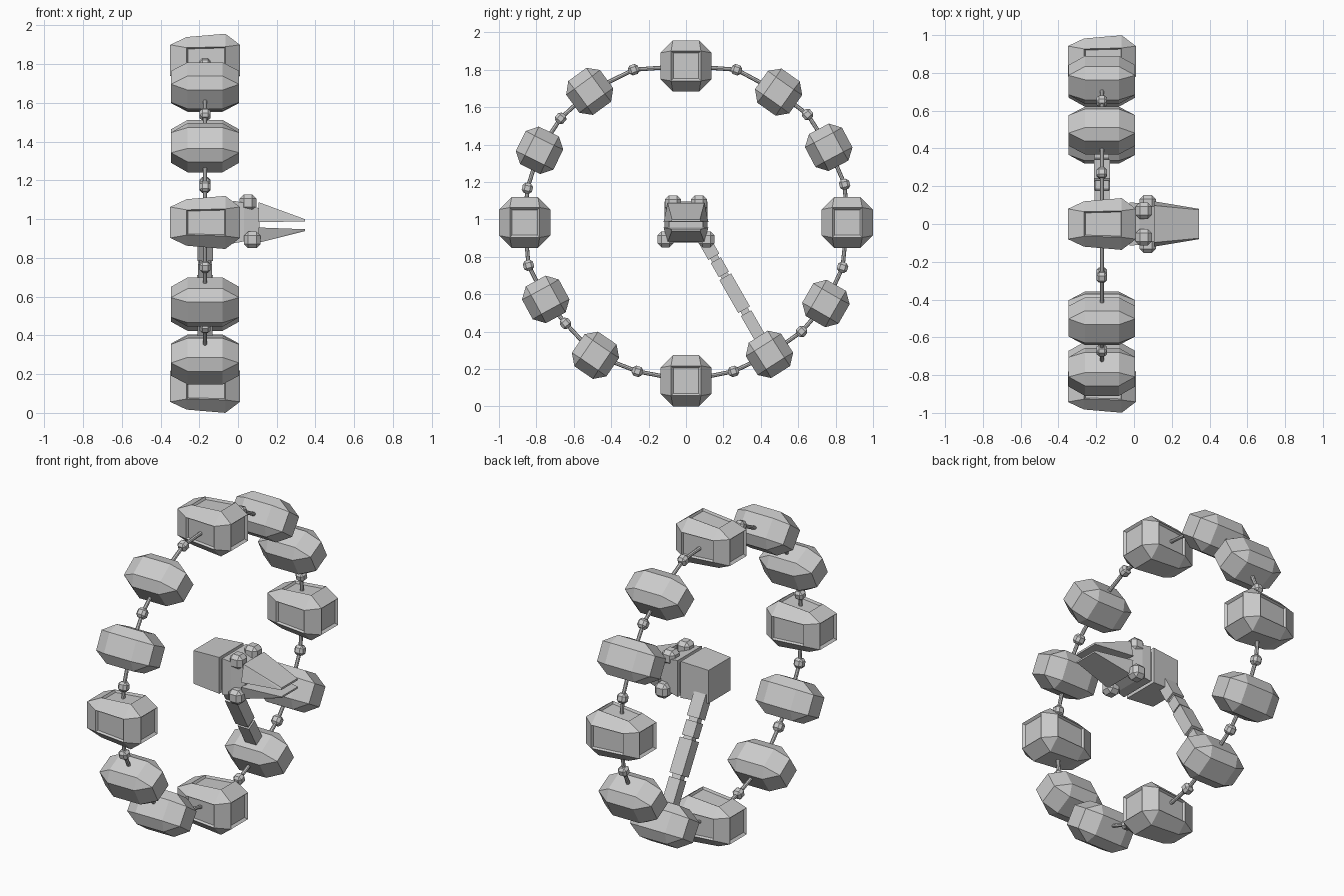
import bpy, bmesh, math
from mathutils import Vector, Matrix

if "Cube" in bpy.data.objects:
    bpy.data.objects.remove(bpy.data.objects["Cube"])

CZ = 0.98      # height of the ring centre
RX = -0.17     # x of the ring plane


def finish(bm, name, matrix=None):
    if matrix:
        bmesh.ops.transform(bm, matrix=matrix, verts=bm.verts)
    bmesh.ops.recalc_face_normals(bm, faces=bm.faces)
    me = bpy.data.meshes.new(name)
    bm.to_mesh(me)
    bm.free()
    ob = bpy.data.objects.new(name, me)
    bpy.context.collection.objects.link(ob)
    return ob


def hull(points):
    bm = bmesh.new()
    for p in points:
        bm.verts.new(p)
    bmesh.ops.convex_hull(bm, input=bm.verts)
    bmesh.ops.dissolve_limit(bm, angle_limit=0.02, verts=bm.verts, edges=bm.edges)
    bmesh.ops.recalc_face_normals(bm, faces=bm.faces)
    return bm


def square(x, a, b=None):
    b = a if b is None else b
    return [(x, s * a, t * b) for s in (-1, 1) for t in (-1, 1)]


def octagon(x, r, f):
    return square(x, r, f) + square(x, f, r)


def chamfer_ball(name, loc, r, angle=0):
    f = r * 0.5
    bm = hull(octagon(f, r, f) + octagon(-f, r, f) + square(r, f) + square(-r, f))
    finish(bm, name, Matrix.Translation(loc) @ Matrix.Rotation(angle, 4, 'X'))


def bar(name, a, b, wx, wy, sides=4):
    a, b = Vector(a), Vector(b)
    d = b - a
    bm = bmesh.new()
    bmesh.ops.create_cone(bm, cap_ends=True, segments=sides, radius1=1, radius2=1, depth=d.length)
    s = math.sqrt(2) if sides == 4 else 1
    # bar axis in the ring plane, first width along x
    z = d.normalized()
    x = Vector((1, 0, 0))
    y = z.cross(x)
    rot = Matrix((x, y, z)).transposed().to_4x4()
    m = (Matrix.Translation((a + b) / 2) @ rot @ Matrix.Diagonal((wx * s, wy * s, 1, 1))
         @ Matrix.Rotation(math.pi / 4, 4, 'Z'))
    finish(bm, name, m)


# four large modules with recessed panels
large = [(0, 1.82), (0.862, 0.983), (0, 0.137), (-0.862, 0.983)]
for i, (y, z) in enumerate(large):
    bm = hull(square(-0.18, 0.08) + octagon(-0.095, 0.12, 0.065)
              + octagon(0.105, 0.137, 0.07) + square(0.18, 0.08))
    ends = [f for f in bm.faces if abs(f.normal.x) > 0.95]
    sides = [f for f in bm.faces if abs(f.normal.y) > 0.95 or f.normal.z > 0.95]
    bmesh.ops.inset_individual(bm, faces=ends, thickness=0.017)
    bmesh.ops.inset_individual(bm, faces=sides, thickness=0.009)
    for f in ends + sides:
        bmesh.ops.translate(bm, verts=f.verts, vec=-0.014 * f.normal)
    finish(bm, f"large_module_{i}", Matrix.Translation((RX, y, z)))

# eight small modules turned to follow the ring
small = [(0.495, 1.68), (0.763, 1.385), (0.748, 0.55), (0.446, 0.278),
         (-0.484, 0.273), (-0.75, 0.572), (-0.783, 1.369), (-0.515, 1.684)]
for i, (y, z) in enumerate(small):
    bm = hull(square(-0.176, 0.058) + octagon(-0.09, 0.112, 0.06)
              + octagon(0.09, 0.112, 0.06) + square(0.176, 0.058))
    a = math.atan2(z - CZ, y)
    finish(bm, f"small_module_{i}",
           Matrix.Translation((RX, y, z)) @ Matrix.Rotation(a, 4, 'X'))

# connecting rods with a joint halfway between neighbouring modules
joints = [(0.27, 1.80), (0.65, 1.56), (0.848, 1.187), (0.837, 0.743), (0.618, 0.40), (0.254, 0.187),
          (-0.26, 0.187), (-0.644, 0.444), (-0.842, 0.754), (-0.848, 1.166), (-0.67, 1.54), (-0.28, 1.80)]
ring = []
for i in range(4):
    ring += [large[i], small[2 * i], small[2 * i + 1]]
for i, (y, z) in enumerate(joints):
    j = (RX, y, z)
    chamfer_ball(f"joint_{i}", j, 0.028, math.atan2(z - CZ, y))
    for k, end in enumerate((ring[i], ring[(i + 1) % 12])):
        bar(f"rod_{i}_{k}", j, (RX, *end), 0.011, 0.011, 8)

# strut from the hub to the ring
A, B = Vector((RX, 0.08, 0.92)), Vector((RX, 0.44, 0.29))
bar("strut_core", A, B, 0.028, 0.022)
for i, (s, e, w) in enumerate([(0, 0.19, 0.034), (0.22, 0.34, 0.031), (0.36, 0.64, 0.036), (0.67, 1, 0.032)]):
    bar(f"strut_sleeve_{i}", A.lerp(B, s), A.lerp(B, e), w + 0.006, w)

# hub body, collar and neck
hub = Matrix.Translation((0, 0, 0.985))
finish(hull(square(-0.225, 0.105, 0.1) + square(-0.045, 0.115, 0.11)), "hub_block", hub)
finish(hull(square(-0.05, 0.095, 0.09) + square(-0.02, 0.095, 0.09)), "hub_collar", hub)
finish(hull(square(-0.025, 0.115, 0.11) + square(0.03, 0.11, 0.1)
            + square(0.11, 0.09, 0.07)), "hub_neck", hub)

# upper and lower docking jaws
for name, zi, zo, zt, zti in (("upper_jaw", 0.985, 1.088, 1.0, 0.988),
                              ("lower_jaw", 0.957, 0.878, 0.938, 0.948)):
    pts = [(x, s * w, z) for s in (-1, 1) for x, w, z in
           ((0.105, 0.12, zi), (0.105, 0.098, zo), (0.345, 0.08, zti), (0.345, 0.075, zt))]
    finish(hull(pts), name)

# thruster balls around the neck
for s in (-1, 1):
    chamfer_ball(f"upper_ball_{s}", (0.052, s * 0.07, 1.085), 0.043)
    chamfer_ball(f"lower_ball_{s}", (0.073, s * 0.11, 0.893), 0.043)
